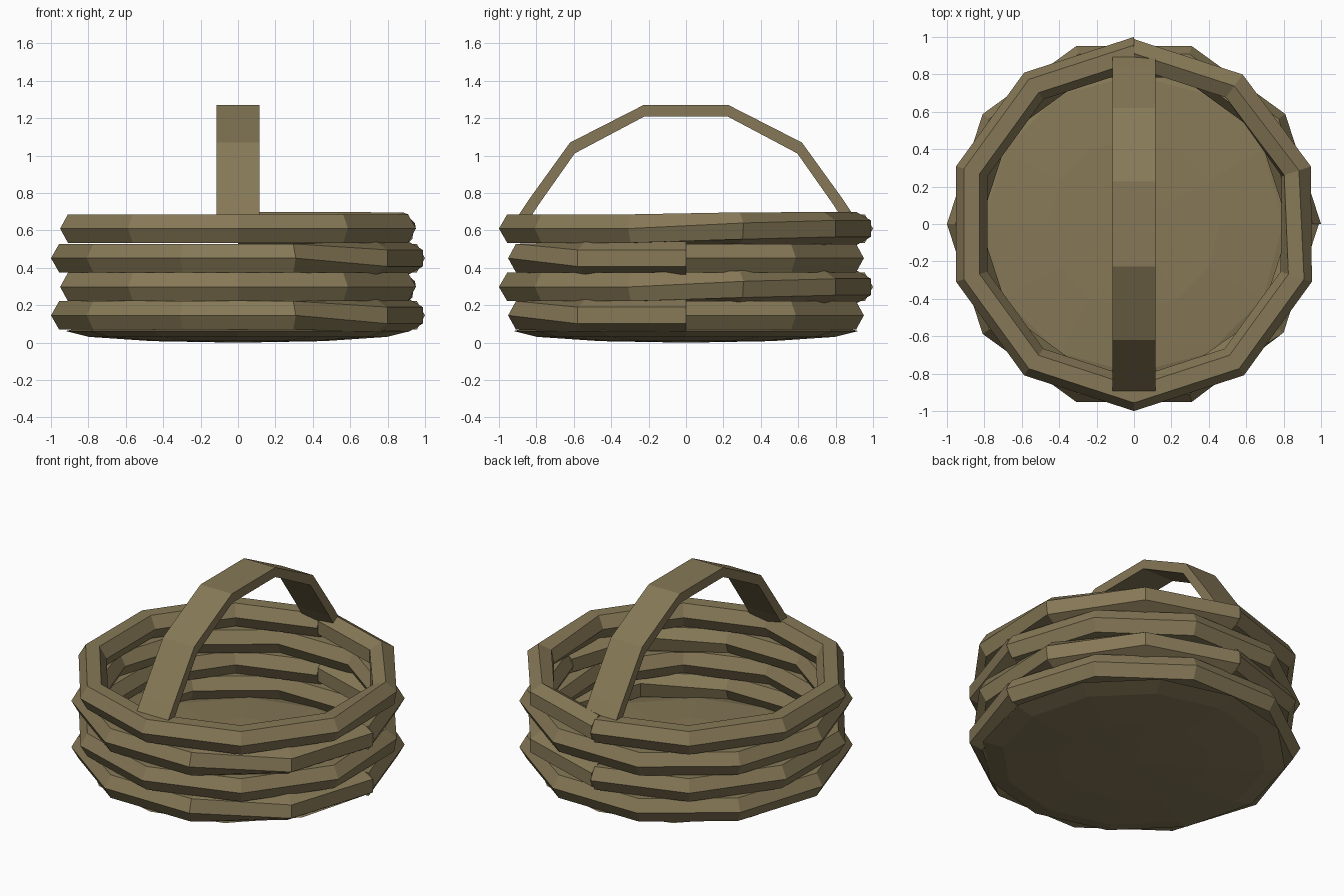
import bpy, bmesh, math
from mathutils import Matrix

if "Cube" in bpy.data.objects:
    bpy.data.objects.remove(bpy.data.objects["Cube"])

wicker = bpy.data.materials.new("wicker")
wicker.diffuse_color = (0.24, 0.19, 0.095, 1)
wicker.use_nodes = True
wicker.node_tree.nodes["Principled BSDF"].inputs["Base Color"].default_value = wicker.diffuse_color


def finish(bm, name):
    bmesh.ops.recalc_face_normals(bm, faces=bm.faces)
    me = bpy.data.meshes.new(name)
    bm.to_mesh(me)
    bm.free()
    me.materials.append(wicker)
    ob = bpy.data.objects.new(name, me)
    bpy.context.collection.objects.link(ob)


def loft(sections, name):
    """Skin a list of equal-length point loops and cap both ends."""
    bm = bmesh.new()
    loops = [[bm.verts.new(p) for p in s] for s in sections]
    n = len(loops[0])
    for a, b in zip(loops, loops[1:]):
        for i in range(n):
            j = (i + 1) % n
            bm.faces.new((a[i], a[j], b[j], b[i]))
    bm.faces.new(loops[0])
    bm.faces.new(loops[-1])
    finish(bm, name)


# Woven strands: ten-sided hoops of hexagonal section, twisting toward a seam
def strand(name, z, start, twists):
    sections = []
    for k in range(11):
        a = math.radians(start + 36 * k)
        t = twists.get(k, 0)
        loop = []
        for i in range(6):
            h = math.radians(60 * i + t)
            r = 0.912 + 0.088 * math.cos(h)
            loop.append((r * math.cos(a), r * math.sin(a), z + 0.088 * math.sin(h)))
        sections.append(loop)
    loft(sections, name)


for i, z in enumerate((0.146, 0.298, 0.452, 0.61)):
    if i % 2 == 0:
        strand(f"strand_{i + 1}", z, 0, {9: -30, 10: -30})
    else:
        strand(f"strand_{i + 1}", z, 90, {8: 20, 9: 30, 10: 30})

# Flattened round floor
bm = bmesh.new()
bmesh.ops.create_uvsphere(bm, u_segments=12, v_segments=6, radius=1)
bm.transform(Matrix.Translation((0, 0, 0.062)) @ Matrix.Diagonal((0.92, 0.92, 0.062, 1)))
finish(bm, "floor")

# Arched flat handle: (outer y, z, inner y, z) for one half, mirrored
half = [(0.93, 0.63, 0.87, 0.61), (0.84, 0.765, 0.79, 0.735),
        (0.62, 1.07, 0.595, 1.012), (0.228, 1.27, 0.225, 1.208)]
path = half + [(-a, b, -c, d) for a, b, c, d in reversed(half)]
w = 0.115
loft([[(-w, a, b), (w, a, b), (w, c, d), (-w, c, d)] for a, b, c, d in path], "handle")
